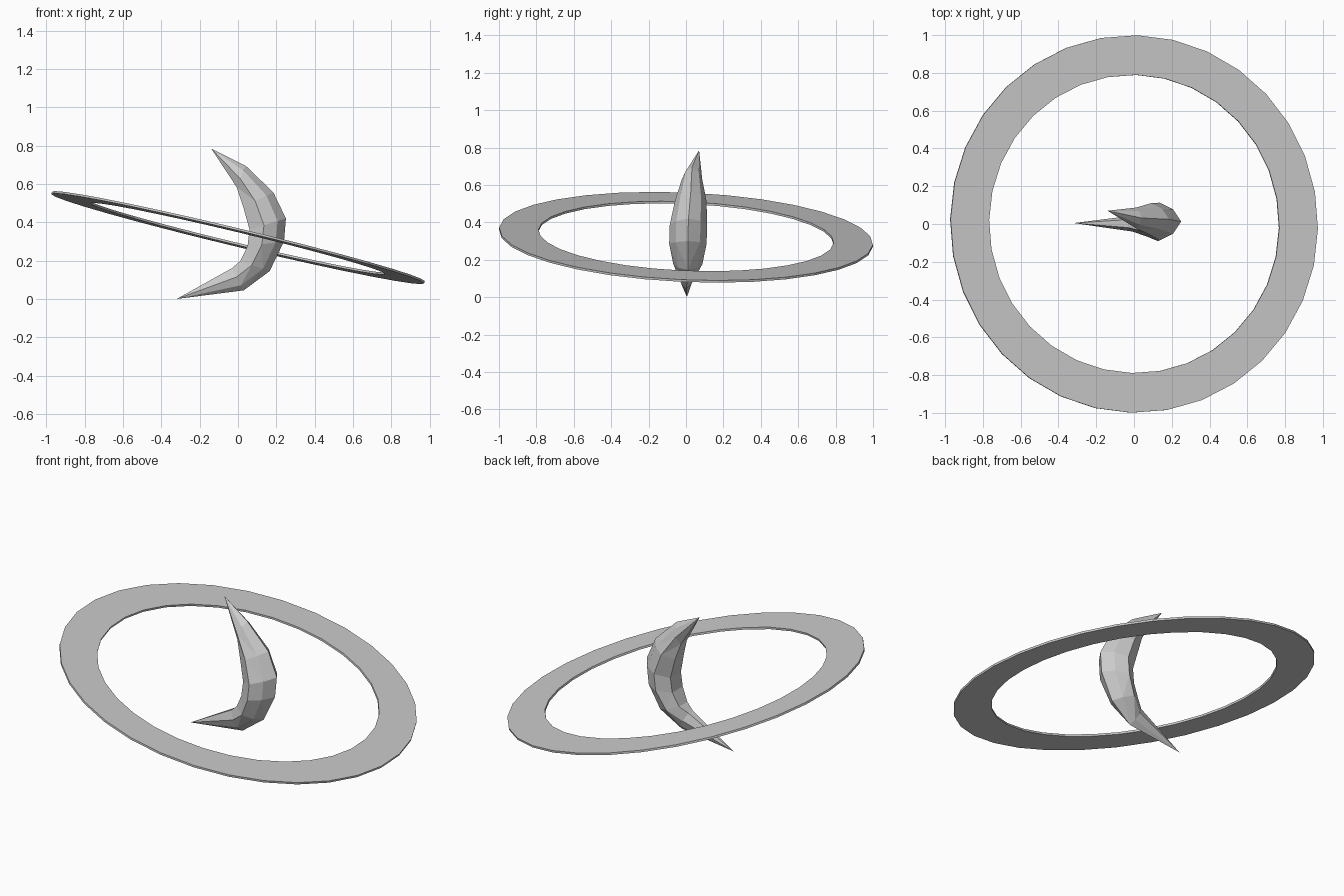
import bpy, bmesh, math
from mathutils import Vector

if "Cube" in bpy.data.objects:
    bpy.data.objects.remove(bpy.data.objects["Cube"])


def make_object(name, bm):
    bmesh.ops.recalc_face_normals(bm, faces=bm.faces)
    mesh = bpy.data.meshes.new(name)
    bm.to_mesh(mesh)
    bm.free()
    obj = bpy.data.objects.new(name, mesh)
    bpy.context.collection.objects.link(obj)
    return obj


def bridge(bm, a, b):
    n = len(a)
    for i in range(n):
        bm.faces.new((a[i], a[(i + 1) % n], b[(i + 1) % n], b[i]))


# Flat tilted ring: a rectangular band swept through 32 segments
SEG, OUTER, INNER, HALF = 32, 1.0, 0.79, 0.006
normal = Vector((0.24, 0.043, 1)).normalized()
tilt = Vector((0, 0, 1)).rotation_difference(normal).to_matrix()
bm = bmesh.new()
loops = []
for r, z in ((OUTER, HALF), (INNER, HALF), (INNER, -HALF), (OUTER, -HALF)):
    loop = []
    for i in range(SEG):
        a = 2 * math.pi * i / SEG - math.radians(1.2)
        p = tilt @ Vector((r * math.cos(a), r * math.sin(a), z))
        loop.append(bm.verts.new(p + Vector((0, 0, 0.32))))
    loops.append(loop)
for k in range(4):
    bridge(bm, loops[k], loops[(k + 1) % 4])
make_object("tilted_ring", bm)

# Crescent: faceted cross-sections (outer x,z, inner x,z, y centre, half width)
stations = [
    (0.04, 0.695, -0.01, 0.58, 0.032, 0.055),
    (0.185, 0.555, 0.02, 0.48, 0.025, 0.085),
    (0.25, 0.42, 0.052, 0.36, 0.013, 0.1),
    (0.24, 0.30, 0.042, 0.275, 0.01, 0.1),
    (0.165, 0.145, 0.005, 0.20, 0.01, 0.078),
    (0.03, 0.045, -0.035, 0.165, 0.002, 0.042),
]
# section profile: (position from inner to outer, width fraction)
section = [(1, 0), (0.78, 0.65), (0.42, 1), (0.04, 0.5),
           (0.04, -0.5), (0.42, -1), (0.78, -0.65)]
bm = bmesh.new()
rings = []
for ox, oz, ix, iz, yc, hw in stations:
    rings.append([bm.verts.new((ix + (ox - ix) * t, yc + hw * w, iz + (oz - iz) * t))
                  for t, w in section])
for a, b in zip(rings, rings[1:]):
    bridge(bm, a, b)
# Pointed horns
for tip, ring in (((-0.14, 0.07, 0.785), rings[0]), ((-0.32, 0.005, 0.0), rings[-1])):
    v = bm.verts.new(tip)
    for i in range(len(ring)):
        bm.faces.new((ring[i], ring[(i + 1) % len(ring)], v))
bmesh.ops.triangulate(bm, faces=bm.faces)
make_object("crescent_moon", bm)
